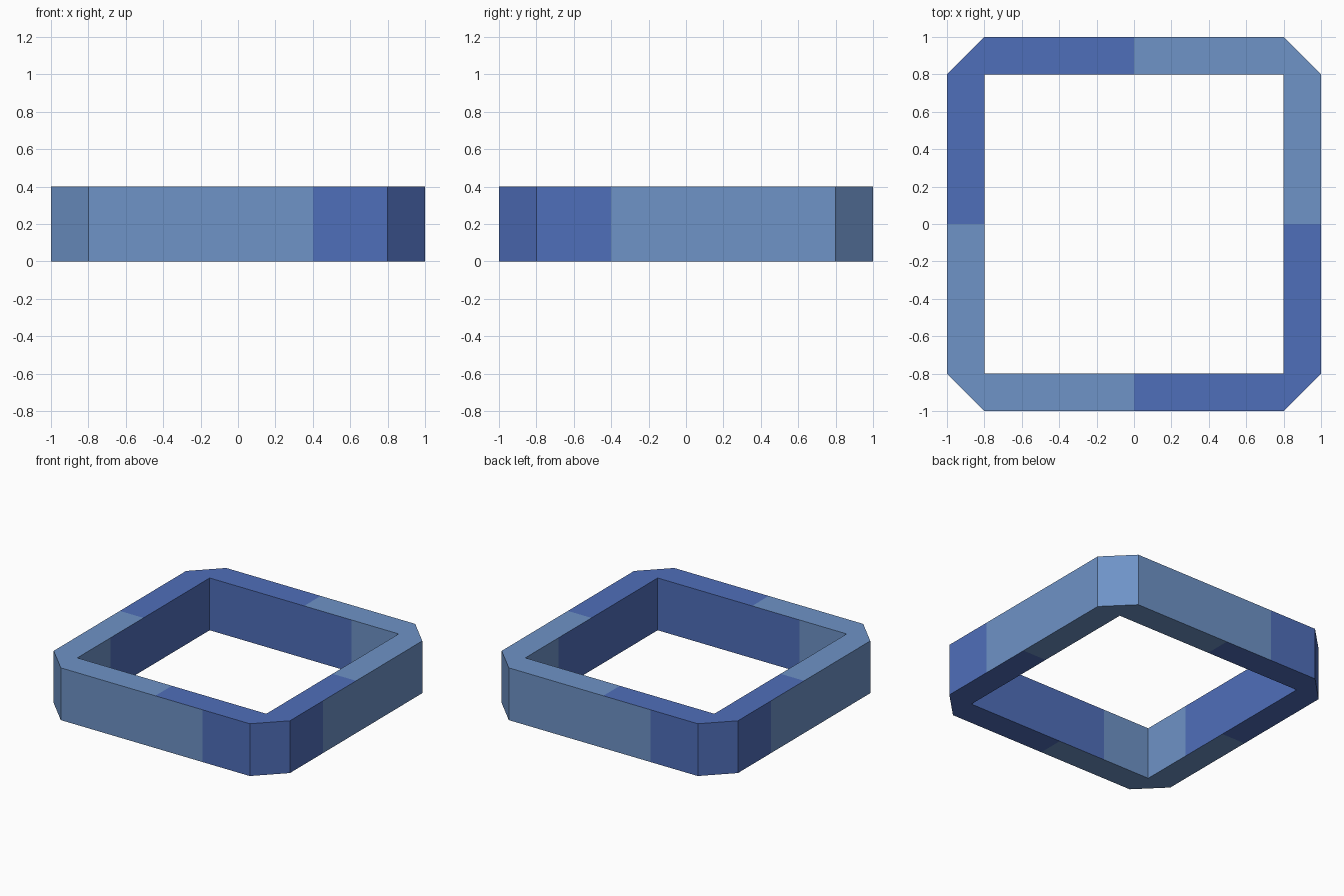
import bpy, bmesh, math
from mathutils import Matrix, Vector

if "Cube" in bpy.data.objects:
    bpy.data.objects.remove(bpy.data.objects["Cube"])

OUT, IN, H = 1.0, 0.8, 0.4      # outer half size, inner half size, height


def material(name, rgb):
    def lin(c):
        c /= 255
        return c / 12.92 if c <= 0.04045 else ((c + 0.055) / 1.055) ** 2.4
    m = bpy.data.materials.new(name)
    m.diffuse_color = (*[lin(c) for c in rgb], 1)
    m.use_nodes = True
    m.node_tree.nodes["Principled BSDF"].inputs["Base Color"].default_value = m.diffuse_color
    return m


bm = bmesh.new()

# Flat ring: one side strip and one corner triangle, repeated four times
for i in range(4):
    turn = Matrix.Rotation(i * math.pi / 2, 3, 'Z')
    for shape in ([(-IN, -OUT), (IN, -OUT), (IN, -IN), (-IN, -IN)],
                  [(IN, -OUT), (OUT, -IN), (IN, -IN)]):
        bm.faces.new([bm.verts.new(turn @ Vector((x, y, 0))) for x, y in shape])
bmesh.ops.remove_doubles(bm, verts=bm.verts[:], dist=1e-4)

# Raise the ring to full height
ext = bmesh.ops.extrude_face_region(bm, geom=bm.faces[:], use_keep_orig=True)
bmesh.ops.translate(bm, vec=(0, 0, H),
                    verts=[v for v in ext["geom"] if isinstance(v, bmesh.types.BMVert)])
bmesh.ops.recalc_face_normals(bm, faces=bm.faces[:])

# Cut the colour seams
for axis in (Vector((1, 0, 0)), Vector((0, 1, 0))):
    for d in (-0.4, 0.0, 0.4):
        bmesh.ops.bisect_plane(bm, geom=bm.verts[:] + bm.edges[:] + bm.faces[:],
                               dist=1e-5, plane_co=axis * d, plane_no=axis)

# Two colours alternate by corner; the seam slants from outer to inner wall
bm.normal_update()
for f in bm.faces:
    c, n = f.calc_center_median(), f.normal
    t = c.x * c.y / max(abs(c.x), abs(c.y))
    if abs(n.z) > 0.5:
        seam = 0.0
    else:
        seam = -0.4 if n.x * c.x + n.y * c.y > 0 else 0.4
    f.material_index = 0 if t > seam else 1

mesh = bpy.data.meshes.new("square_ring")
bm.to_mesh(mesh)
bm.free()
mesh.materials.append(material("light_steel_blue", (110, 147, 199)))
mesh.materials.append(material("deep_blue", (79, 110, 186)))
bpy.context.collection.objects.link(bpy.data.objects.new("square_ring", mesh))
